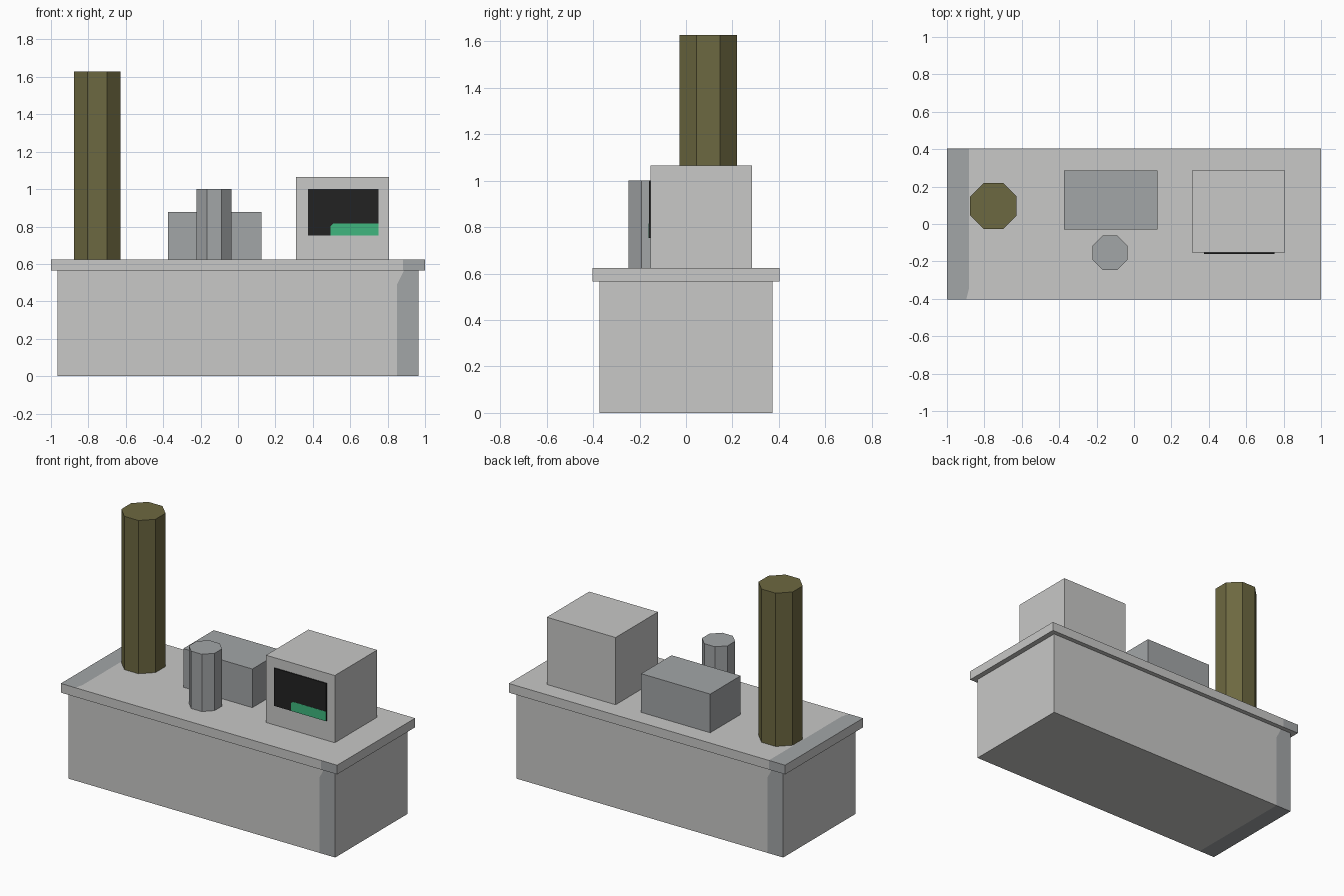
import bpy, bmesh, math
from mathutils import Matrix, Vector

if "Cube" in bpy.data.objects:
    bpy.data.objects.remove(bpy.data.objects["Cube"], do_unlink=True)


def material(name, rgb):
    m = bpy.data.materials.new(name)
    m.use_nodes = True
    m.diffuse_color = (*rgb, 1)
    m.node_tree.nodes["Principled BSDF"].inputs["Base Color"].default_value = (*rgb, 1)
    return m


light_grey = material("light_grey", (0.58, 0.58, 0.57))
blue_grey = material("blue_grey", (0.365, 0.38, 0.39))
olive = material("olive", (0.152, 0.138, 0.052))
black = material("screen_black", (0.016, 0.016, 0.016))
green = material("screen_green", (0.05, 0.47, 0.21))


def finish(name, bm, *mats):
    bmesh.ops.recalc_face_normals(bm, faces=bm.faces[:])
    mesh = bpy.data.meshes.new(name)
    bm.to_mesh(mesh)
    bm.free()
    for m in mats:
        mesh.materials.append(m)
    ob = bpy.data.objects.new(name, mesh)
    bpy.context.collection.objects.link(ob)
    return ob


def box_bm(lo, hi):
    lo, hi = Vector(lo), Vector(hi)
    bm = bmesh.new()
    bmesh.ops.create_cube(bm, size=1, matrix=Matrix.Translation((lo + hi) / 2)
                          @ Matrix.Diagonal((*(hi - lo), 1)))
    return bm


def cut(bm, co, no):
    bmesh.ops.bisect_plane(bm, geom=bm.verts[:] + bm.edges[:] + bm.faces[:],
                           plane_co=co, plane_no=no)


def paint(bm, rule):
    bm.normal_update()
    for f in bm.faces:
        f.material_index = int(rule(f.calc_center_median(), f.normal))


def column(name, x, y, z0, z1, apothem, mat):
    r = apothem / math.cos(math.pi / 8)
    bm = bmesh.new()
    bmesh.ops.create_cone(bm, cap_ends=True, segments=8, radius1=r, radius2=r, depth=z1 - z0,
                          matrix=Matrix.Translation((x, y, (z0 + z1) / 2))
                          @ Matrix.Rotation(math.pi / 8, 4, 'Z'))
    return finish(name, bm, mat)


def plate(name, outline, y_front, y_back, mat):
    """Flat plate facing -y from an x, z outline."""
    bm = bmesh.new()
    face = bm.faces.new([bm.verts.new((x, y_front, z)) for x, z in outline])
    ext = bmesh.ops.extrude_face_region(bm, geom=[face], use_keep_orig=True)
    for v in ext["geom"]:
        if isinstance(v, bmesh.types.BMVert):
            v.co.y = y_back
    return finish(name, bm, mat)


# Body: worn end bands with a slanted upper end, on front, back and underside
EDGE, BEND, SLOPE = 0.85, 0.49, 0.5
body = box_bm((-0.965, -0.373, 0), (0.965, 0.373, 0.565))
cut(body, (0, 0, BEND), (0, 0, 1))
for s in (-1, 1):
    cut(body, (s * EDGE, 0, 0), (1, 0, 0))
    cut(body, (s * EDGE, 0, BEND), (s, 0, -SLOPE))


def body_band(c, n):
    if n.z < -0.5:
        return c.x < -EDGE
    if abs(n.y) < 0.5:
        return False
    x = -c.x * n.y
    return x > EDGE + max(0, c.z - BEND) * SLOPE


paint(body, body_band)
finish("body", body, light_grey, blue_grey)

# Counter top: band across one end, slanted near the front
TOP = 0.625
EDGE2 = 0.882
counter = box_bm((-1, -0.403, 0.565), (1, 0.403, TOP))
cut(counter, (0, -0.345, 0), (0, 1, 0))
for s in (-1, 1):
    cut(counter, (s * EDGE2, 0, 0), (1, 0, 0))
cut(counter, (-EDGE2, -0.345, 0), (1, -0.25, 0))


def counter_band(c, n):
    if n.z > 0.5:
        return c.x < -EDGE2 - max(0, -0.345 - c.y) * 0.25
    return abs(n.y) > 0.5 and -c.x * n.y > EDGE2


paint(counter, counter_band)
finish("counter_top", counter, light_grey, blue_grey)

# Things standing on the counter
column("chimney", -0.752, 0.096, TOP, 1.628, 0.124, olive)
column("small_column", -0.128, -0.154, TOP, 1.0, 0.093, blue_grey)
finish("rear_box", box_bm((-0.375, -0.03, TOP), (0.125, 0.285, 0.878)), blue_grey)
finish("monitor", box_bm((0.31, -0.153, TOP), (0.808, 0.285, 1.065)), light_grey)

# Monitor screen with its lit corner
L, R, B, T = 0.373, 0.75, 0.753, 1.0
plate("screen", [(L, B), (R, B), (R, T), (L, T)], -0.160, -0.153, black)
plate("screen_light", [(0.495, B), (R, B), (R, 0.816), (0.51, 0.816), (0.495, 0.803)],
      -0.161, -0.160, green)
